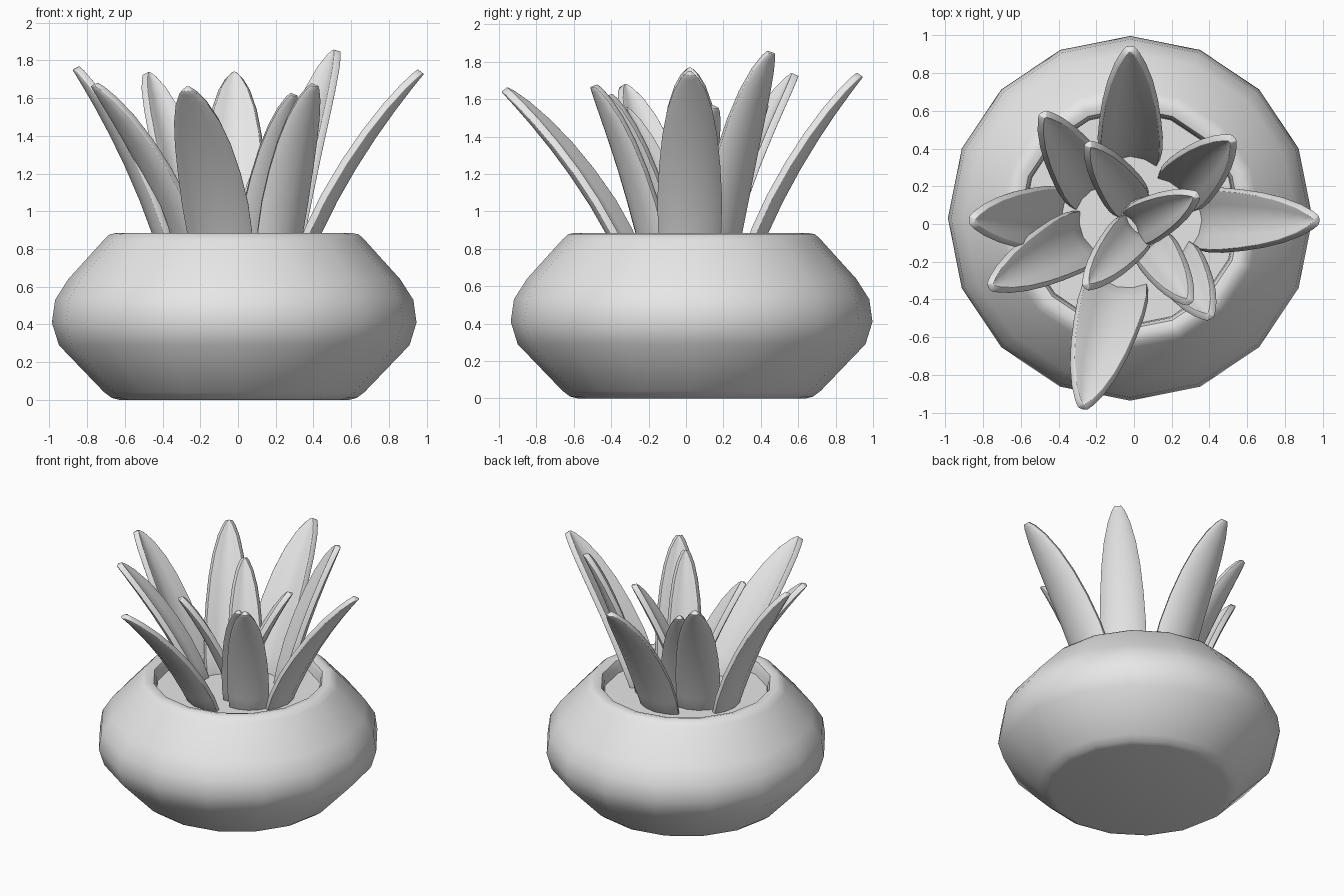
import bpy, bmesh, math
from mathutils import Vector

cube = bpy.data.objects.get("Cube")
if cube:
    bpy.data.objects.remove(cube)

grey = bpy.data.materials.new("plain_grey")
grey.use_nodes = True
grey.diffuse_color = (0.8, 0.8, 0.8, 1)
grey.node_tree.nodes["Principled BSDF"].inputs["Base Color"].default_value = (0.8, 0.8, 0.8, 1)

CENTRE = Vector((-0.02, 0.03, 0))
SOIL = 0.79


def finish(name, bm, angle):
    bmesh.ops.recalc_face_normals(bm, faces=bm.faces)
    mesh = bpy.data.meshes.new(name)
    bm.to_mesh(mesh)
    bm.free()
    mesh.materials.append(grey)
    ob = bpy.data.objects.new(name, mesh)
    bpy.context.collection.objects.link(ob)
    bpy.ops.object.select_all(action='DESELECT')
    ob.select_set(True)
    bpy.context.view_layer.objects.active = ob
    bpy.ops.object.shade_smooth_by_angle(angle=math.radians(angle))
    return ob


def lathe(name, profile, sides=16, angle=50):
    """Turn a (radius, height) profile and cap both ends."""
    bm = bmesh.new()
    rings = []
    for r, z in profile:
        rings.append([bm.verts.new(CENTRE + Vector((r * math.cos(a), r * math.sin(a), z)))
                      for a in (math.tau * i / sides for i in range(sides))])
    for low, high in zip(rings, rings[1:]):
        for i in range(sides):
            j = (i + 1) % sides
            bm.faces.new((low[i], low[j], high[j], high[i]))
    bm.faces.new(rings[0])
    bm.faces.new(rings[-1])
    return finish(name, bm, angle)


# Squat bowl with a rolled rim and an inner wall
lathe("pot", [(0.61, 0), (0.65, 0.01), (0.69, 0.04), (0.93, 0.29), (0.967, 0.41),
              (0.95, 0.53), (0.88, 0.64), (0.69, 0.85), (0.66, 0.878), (0.62, 0.885),
              (0.585, 0.875), (0.57, 0.84), (0.56, 0.7)])

# Soil disc inside the bowl
lathe("soil", [(0.565, SOIL - 0.08), (0.565, SOIL)], angle=30)

# Share of the length, share of the full width
OUTLINE = [(0, 0.88), (0.15, 0.98), (0.32, 1), (0.5, 0.94), (0.66, 0.84),
           (0.8, 0.68), (0.91, 0.46), (0.975, 0.24), (1, 0.1)]


def leaf(name, base, tip, width):
    """Cupped blade that bends outward from base to tip."""
    base, tip = Vector((*base, SOIL - 0.05)), Vector(tip)
    span = tip - base
    out = Vector((span.x, span.y, 0)).normalized()
    side = Vector((-out.y, out.x, 0))
    bm = bmesh.new()
    rows = []
    for t, w in OUTLINE:
        bend = 0.65 * t + 0.35 * t * t
        mid = base + Vector((span.x * bend, span.y * bend, span.z * t))
        row = []
        for s in (-1, -0.55, 0, 0.55, 1):
            cup = 0.16 * width * w * s * s
            row.append(bm.verts.new(mid + side * (s * w * width / 2)
                                    - out * cup + Vector((0, 0, cup * 0.4))))
        rows.append(row)
    for a, b in zip(rows, rows[1:]):
        for i in range(4):
            bm.faces.new((a[i], a[i + 1], b[i + 1], b[i]))
    ob = finish(name, bm, 60)
    thick = ob.modifiers.new("thickness", 'SOLIDIFY')
    thick.thickness = 0.04
    thick.offset = 0
    edge = ob.modifiers.new("soft_edge", 'BEVEL')
    edge.width = 0.012
    edge.segments = 2
    edge.limit_method = 'ANGLE'
    edge.angle_limit = math.radians(50)


# Broad leaves around the rim
outer = [((-0.02, 0.36), (-0.02, 0.93, 1.73), 0.33),
         ((0.36, 0.02), (0.97, 0.02, 1.74), 0.33),
         ((-0.39, 0.03), (-0.86, 0.02, 1.76), 0.33),
         ((-0.27, -0.07), (-0.76, -0.33, 1.67), 0.31),
         ((-0.09, -0.33), (-0.27, -0.97, 1.65), 0.35),
         ((0.25, 0.19), (0.52, 0.45, 1.85), 0.30),
         ((-0.23, 0.18), (-0.48, 0.58, 1.73), 0.29),
         ((0.22, -0.19), (0.4, -0.49, 1.67), 0.27)]
for n, spec in enumerate(outer, 1):
    leaf(f"outer_leaf_{n}", *spec)

# Slim leaves in the middle
inner = [((-0.02, 0.12), (-0.24, 0.42, 1.57), 0.23),
         ((0.02, -0.01), (0.33, 0.15, 1.56), 0.23),
         ((0.0, -0.04), (-0.25, -0.33, 1.55), 0.23),
         ((0.1, -0.12), (0.29, -0.41, 1.62), 0.23)]
for n, spec in enumerate(inner, 1):
    leaf(f"inner_leaf_{n}", *spec)
